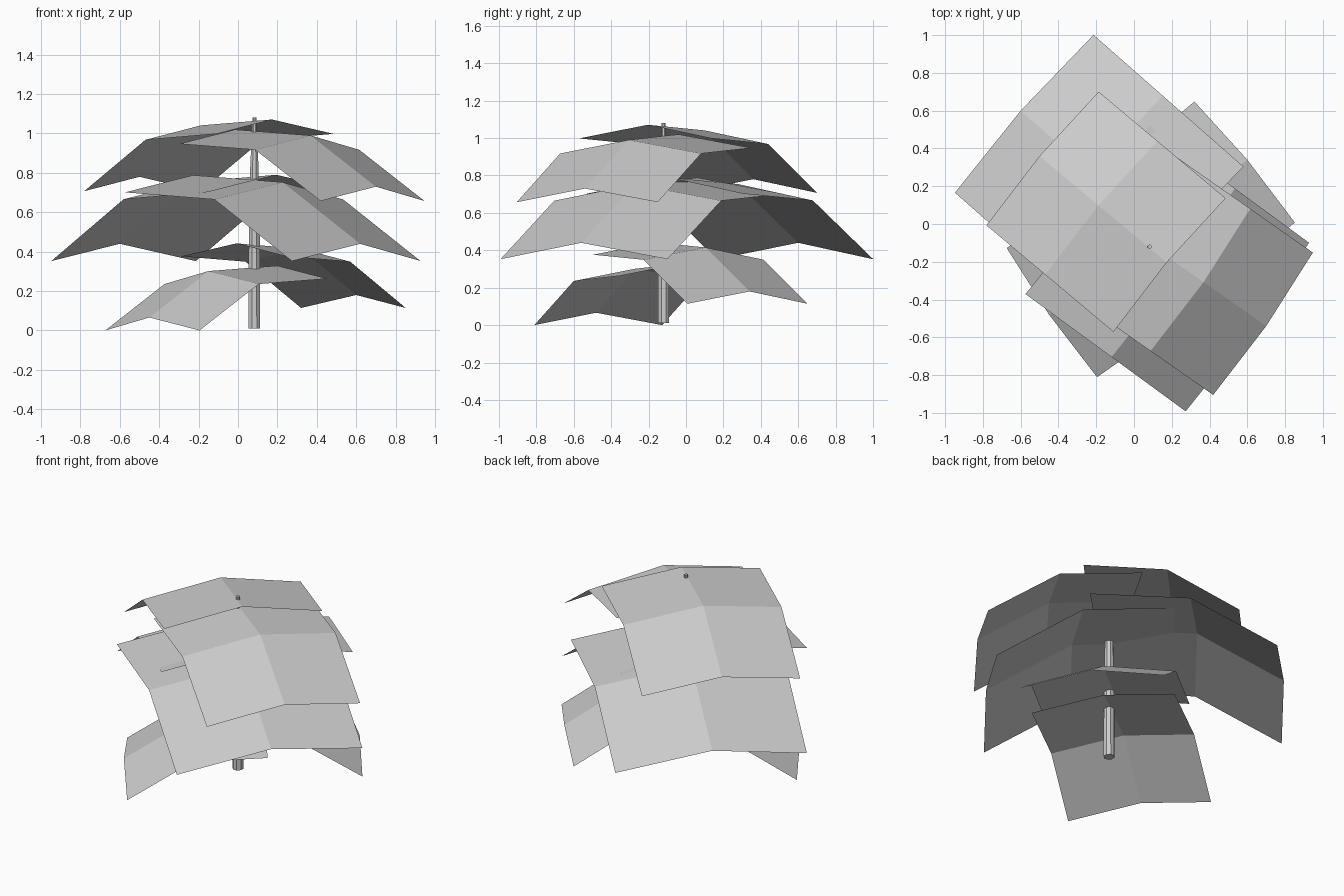
import bpy
import bmesh
import math
from mathutils import Matrix, Vector

cube = bpy.data.objects.get("Cube")
if cube:
    bpy.data.objects.remove(cube, do_unlink=True)

# Single plain grey
grey = bpy.data.materials.new("plain_grey")
grey.use_nodes = True
color = (0.6, 0.6, 0.6, 1)
grey.diffuse_color = color
grey.node_tree.nodes["Principled BSDF"].inputs["Base Color"].default_value = color


def add_object(name, bm):
    mesh = bpy.data.meshes.new(name)
    bm.normal_update()
    bm.to_mesh(mesh)
    bm.free()
    mesh.materials.append(grey)
    obj = bpy.data.objects.new(name, mesh)
    bpy.context.collection.objects.link(obj)
    return obj


# Leaf sheet: (distance from tip, height) of the ridge, relative to half width
RIDGE = [(0, 0), (0.88, 0.565), (1.9, 0.63)]
DROP, SWEEP = 0.158, 0.045


def add_leaf(name, tip, heading, half_width):
    bm = bmesh.new()
    rows = []
    for along, up in RIDGE:
        rows.append([bm.verts.new((along + SWEEP * abs(side), side, up - DROP * abs(side)))
                     for side in (-1, 0, 1)])
    for low, high in zip(rows, rows[1:]):
        for i in range(2):
            bm.faces.new((low[i], high[i], high[i + 1], low[i + 1]))
    place = (Matrix.Translation(Vector(tip))
             @ Matrix.Rotation(math.radians(heading), 4, 'Z')
             @ Matrix.Scale(half_width, 4))
    bm.transform(place)
    add_object(name, bm)


# Three tiers of paired leaves: outer ridge tip, inward heading, half width
add_leaf("top_leaf_back", (-0.50, 0.36, 0.78), -40, 0.462)
add_leaf("top_leaf_front", (0.70, -0.54, 0.73), 145, 0.46)
add_leaf("middle_leaf_back", (-0.60, 0.60, 0.44), -41.3, 0.556)
add_leaf("middle_leaf_front", (0.62, -0.56, 0.44), 143.8, 0.553)
add_leaf("lower_leaf_front", (-0.45, -0.48, 0.066), 35, 0.417)
add_leaf("lower_leaf_back", (0.60, 0.34, 0.18), -140.3, 0.416)

# Tapering trunk
PROFILE = [(0.032, 0.01), (0.031, 0.4), (0.027, 0.65), (0.022, 0.85),
           (0.013, 1.0), (0.011, 1.08)]
SIDES = 8
bm = bmesh.new()
rings = []
for radius, z in PROFILE:
    turns = [math.tau * (i + 0.5) / SIDES for i in range(SIDES)]
    rings.append([bm.verts.new((0.083 + radius * math.cos(a),
                                -0.12 + radius * math.sin(a), z)) for a in turns])
for low, high in zip(rings, rings[1:]):
    for i in range(SIDES):
        j = (i + 1) % SIDES
        bm.faces.new((low[i], low[j], high[j], high[i]))
bm.faces.new(rings[0][::-1])
bm.faces.new(rings[-1])
add_object("trunk", bm)
